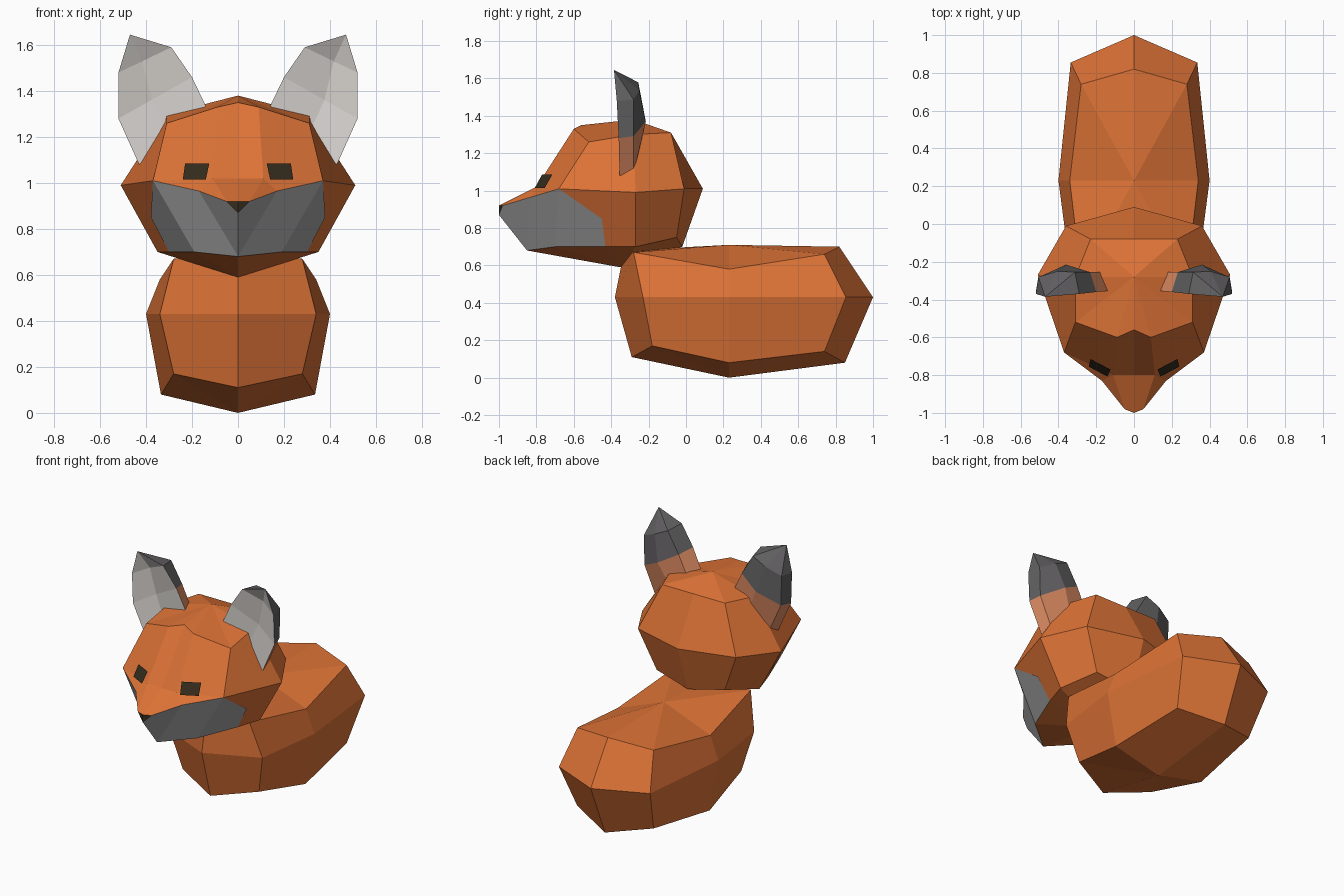
import bpy
import bmesh
from mathutils import Vector

if "Cube" in bpy.data.objects:
    bpy.data.objects.remove(bpy.data.objects["Cube"])


def material(name, r, g, b):
    m = bpy.data.materials.new(name)
    m.diffuse_color = (r, g, b, 1)
    m.use_nodes = True
    m.node_tree.nodes["Principled BSDF"].inputs["Base Color"].default_value = m.diffuse_color
    return m


orange = material("orange_fur", 0.72, 0.17, 0.037)
grey = material("muzzle_fur", 0.36, 0.36, 0.36)
black = material("black", 0.035, 0.025, 0.012)
pale = material("inner_ear_fur", 0.68, 0.65, 0.62)
charcoal = material("ear_tip_fur", 0.12, 0.115, 0.12)
peach = material("ear_base_fur", 0.75, 0.27, 0.13)


def half_shell(name, rows, mats, pick=lambda r, c: 0, skip=()):
    """Skin rows of points (top to bottom, back to front) on +x, then mirror."""
    bm = bmesh.new()
    verts = {}

    def vert(p):
        key = tuple(round(v, 4) for v in p)
        if key not in verts:
            verts[key] = bm.verts.new(key)
        return verts[key]

    for r in range(len(rows) - 1):
        for c in range(len(rows[r]) - 1):
            if (r, c) in skip:
                continue
            loop = [rows[r][c], rows[r][c + 1], rows[r + 1][c + 1], rows[r + 1][c]]
            vs = list(dict.fromkeys(vert(p) for p in loop))
            if len(vs) > 2:
                bm.faces.new(vs).material_index = pick(r, c)
    me = bpy.data.meshes.new(name)
    bm.to_mesh(me)
    bm.free()
    for m in mats:
        me.materials.append(m)
    ob = bpy.data.objects.new(name, me)
    bpy.context.collection.objects.link(ob)
    ob.modifiers.new("mirror", 'MIRROR')
    return ob


# Body: a faceted loaf of three rings closed at top and bottom
half_shell("body", [
    [(0, 0.23, 0.71)] * 5,
    [(0, 0.82, 0.70), (0.28, 0.74, 0.66), (0.34, 0.23, 0.58), (0.28, -0.28, 0.67), (0, -0.33, 0.68)],
    [(0, 1.0, 0.43), (0.335, 0.855, 0.43), (0.40, 0.23, 0.43), (0.34, -0.23, 0.43), (0, -0.38, 0.43)],
    [(0, 0.85, 0.08), (0.28, 0.74, 0.14), (0.335, 0.23, 0.08), (0.28, -0.18, 0.17), (0, -0.29, 0.11)],
    [(0, 0.23, 0.0)] * 5,
], [orange])

# Points shared by skull and snout
cheek, brow, bridge = (0.37, -0.68, 1.01), (0.11, -0.80, 1.02), (0, -0.80, 1.02)
snout_edge, nose_side = (0.17, -0.83, 0.965), (0.05, -0.98, 0.92)
nose_top, nose_tip = (0, -1.0, 0.92), (0, -1.0, 0.87)
jaw_back, jaw_side, chin = (0.30, -0.43, 0.70), (0.19, -0.70, 0.70), (0, -0.85, 0.68)

# Skull, open at the front where the snout attaches
half_shell("head", [
    [(0, -0.28, 1.38)] * 6,
    [(0, -0.08, 1.31), (0.23, -0.08, 1.31), (0.31, -0.28, 1.30), (0.31, -0.52, 1.26), (0.09, -0.60, 1.33), (0, -0.56, 1.35)],
    [(0, 0.09, 1.01), (0.36, -0.01, 1.01), (0.51, -0.27, 0.99), cheek, brow, bridge],
    [(0, -0.02, 0.70), (0.25, -0.05, 0.75), (0.35, -0.27, 0.70), jaw_back, jaw_side, chin],
    [(0, -0.35, 0.59)] * 6,
], [orange], skip={(2, 3), (2, 4)})

# Snout top, grey muzzle sides and nose
half_shell("snout_bridge", [[brow, brow, brow, bridge],
                            [cheek, snout_edge, nose_side, nose_top]], [orange])
half_shell("muzzle", [[(0.379, -0.45, 0.85), cheek, snout_edge, nose_side],
                      [jaw_back, jaw_side, chin, nose_tip]], [grey])
half_shell("nose", [[nose_side, nose_top], [nose_tip, nose_tip]], [black])

# Eyes: flat patches just proud of the face
half_shell("eyes", [[(0.23, -0.715, 1.085), (0.125, -0.77, 1.085)],
                    [(0.24, -0.755, 1.015), (0.14, -0.808, 1.015)]], [black])


# Ears: scooped front, ridged back, slanted cross-sections
def ear_section(inner, outer, scoop, ridge, front=-0.36):
    def at(t, y):
        x, z = Vector(outer).lerp(Vector(inner), t)
        return (x, y, z)
    ring = [at(0.06, -0.28), at(0, front), at(0.45, scoop),
            at(1, front), at(0.9, -0.255), at(0.5, ridge)]
    return ring + ring[:1]


half_shell("ears", [
    [(0.47, -0.385, 1.645)] * 7,
    ear_section((0.29, 1.59), (0.52, 1.48), -0.33, -0.25, -0.37),
    ear_section((0.20, 1.46), (0.52, 1.28), -0.32, -0.215),
    ear_section((0.14, 1.335), (0.43, 1.08), -0.34, -0.25, -0.355),
    [(0.28, -0.30, 1.20)] * 7,
], [pale, charcoal, peach],
    pick=lambda r, c: 0 if c in (1, 2) else (1 if r < 2 else 2))
